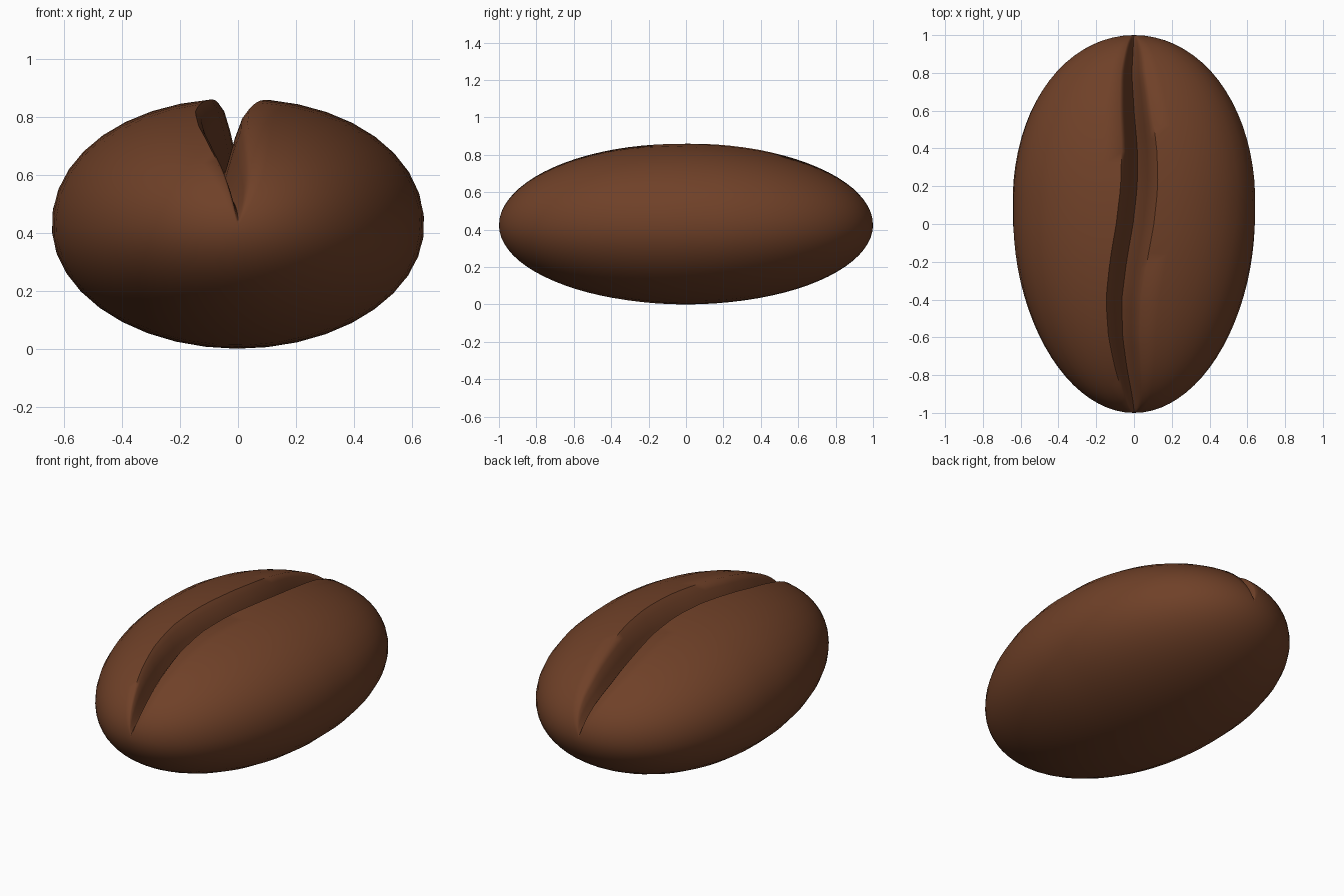
import bpy, bmesh, math

if "Cube" in bpy.data.objects:
    bpy.data.objects.remove(bpy.data.objects["Cube"])

# crease path (y, x) seen from above, and crease profile (fraction of half width, fraction of depth)
PATH = [(-1, 0), (-.85, -.025), (-.6, -.06), (-.4, -.065), (-.2, -.04), (0, -.005),
        (.2, .018), (.4, .018), (.6, 0), (.8, -.012), (1, -.005)]
CREASE = [(-1, 0), (-.75, .12), (-.5, .4), (-.2, .85), (0, 1), (.2, .85), (.5, .42), (.75, .14), (1, 0)]
RINGS, SEGS = 40, 36


def crease_x(y):
    for (y0, x0), (y1, x1) in zip(PATH, PATH[1:]):
        if y <= y1:
            t = (y - y0) / (y1 - y0)
            return x0 + (x1 - x0) * t
    return PATH[-1][1]


def section(y):
    """One cross-section: outer shell from right lip round the bottom to left lip, then the crease."""
    s = math.sqrt(1 - y * y)
    half_w = min(.642, .642 * (1 - abs(y) ** 2.1) ** .5 * (1 + .075 * y))
    up, down = .438 * s, .425 * s
    c = crease_x(y) * min(1, s * 1.6)
    w = .105 * s ** .8

    def top(x):
        return up * max(0, 1 - (abs(x) / half_w) ** 2.1) ** .48
    xr, xl = c + w * 1.05, c - w * .85
    a0 = math.acos(xr / half_w)
    a1 = math.acos(xl / half_w) - 2 * math.pi
    pts = []
    for i in range(SEGS + 1):
        a = a0 + (a1 - a0) * i / SEGS
        x = half_w * math.cos(a)
        z = top(x) if math.sin(a) > 0 else down * math.sin(a)
        pts.append((x, y, .425 + z))
    depth = .27 * s
    for f, d in CREASE[1:-1]:
        x = c + f * w * (1.05 if f > 0 else .85)
        pts.append((x, y, .425 + top(x) - depth * d))
    return pts


# bean body: rings lofted from front tip to back tip
bm = bmesh.new()
rings = []
for i in range(1, RINGS):
    y = -math.cos(math.pi * i / RINGS)
    rings.append([bm.verts.new(p) for p in section(y)])
n = len(rings[0])
for a, b in zip(rings, rings[1:]):
    for j in range(n):
        k = (j + 1) % n
        bm.faces.new((a[j], a[k], b[k], b[j]))
for ring, y in ((rings[0], -1), (rings[-1], 1)):
    tip = bm.verts.new((0, y, .42))
    for j in range(n):
        bm.faces.new((ring[j], ring[(j + 1) % n], tip))
bmesh.ops.recalc_face_normals(bm, faces=bm.faces)
mesh = bpy.data.meshes.new("coffee_bean")
bm.to_mesh(mesh)
bm.free()
bean = bpy.data.objects.new("coffee_bean", mesh)
bpy.context.collection.objects.link(bean)

# roasted brown
brown = bpy.data.materials.new("roasted_brown")
brown.diffuse_color = (.16, .052, .021, 1)
brown.use_nodes = True
brown.node_tree.nodes["Principled BSDF"].inputs["Base Color"].default_value = brown.diffuse_color
mesh.materials.append(brown)

bpy.context.view_layer.objects.active = bean
bean.select_set(True)
bpy.ops.object.shade_smooth_by_angle(angle=math.radians(60))
